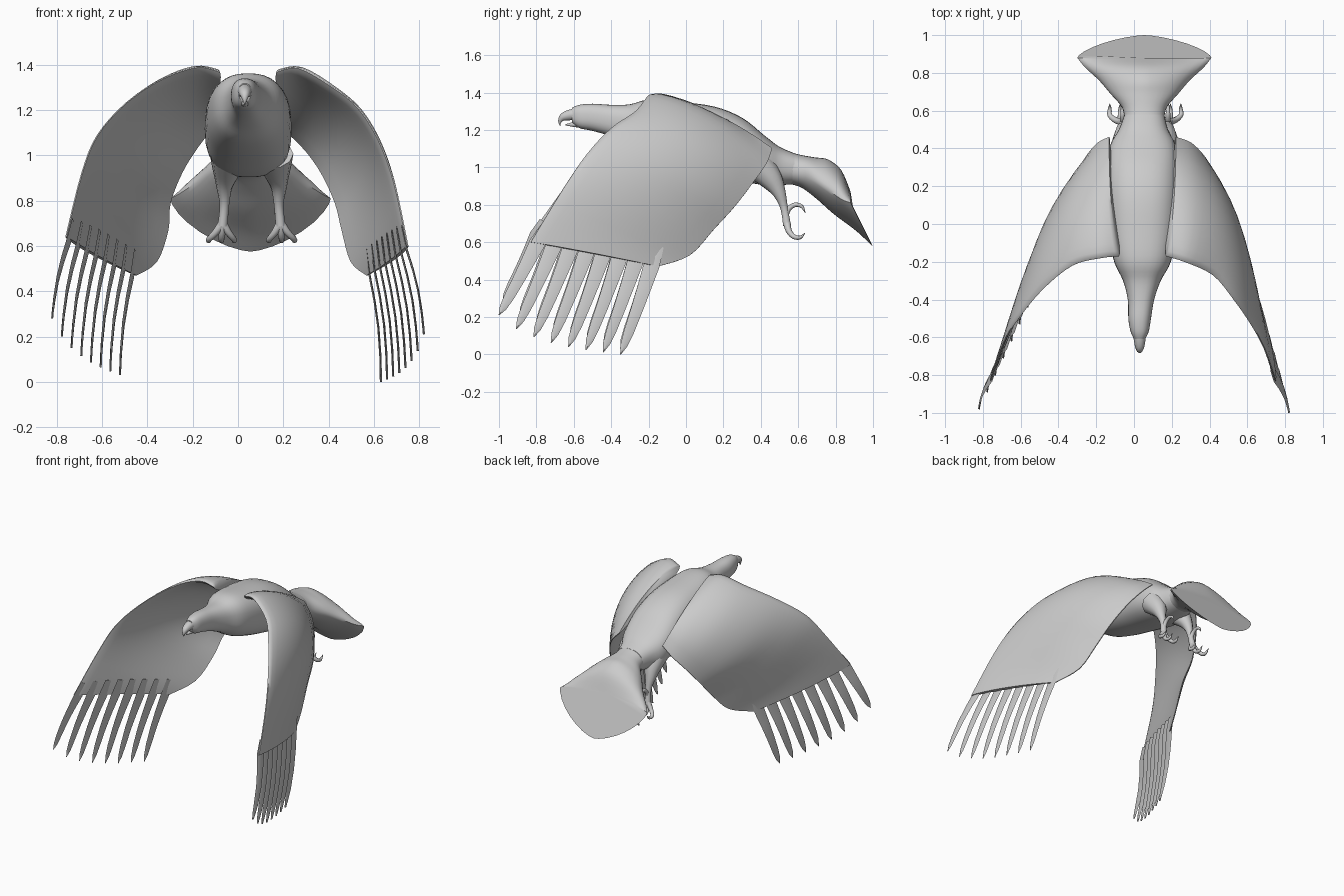
import bpy, bmesh, math
from mathutils import Vector

if "Cube" in bpy.data.objects:
    bpy.data.objects.remove(bpy.data.objects["Cube"])


def spline(rows, steps):
    """Catmull-Rom interpolation of equal-length rows of numbers."""
    out = []
    n = len(rows)
    for i in range(n - 1):
        a, b, c, d = (rows[max(i - 1, 0)], rows[i], rows[i + 1], rows[min(i + 2, n - 1)])
        for s in range(steps):
            t = s / steps
            out.append([0.5 * (2 * q + (r - p) * t + (2 * p - 5 * q + 4 * r - u) * t * t
                               + (3 * q - p - 3 * r + u) * t ** 3)
                        for p, q, r, u in zip(a, b, c, d)])
    out.append(list(rows[-1]))
    return out


def loft(name, ring_sets, angle=50):
    """Skin one or more lists of closed rings, with capped ends."""
    bm = bmesh.new()
    for rings in ring_sets:
        vs = [[bm.verts.new(p) for p in r] for r in rings]
        k = len(vs[0])
        for a, b in zip(vs, vs[1:]):
            for j in range(k):
                bm.faces.new((a[j], a[(j + 1) % k], b[(j + 1) % k], b[j]))
        bm.faces.new(vs[0][::-1])
        bm.faces.new(vs[-1])
    bmesh.ops.recalc_face_normals(bm, faces=bm.faces)
    me = bpy.data.meshes.new(name)
    bm.to_mesh(me)
    bm.free()
    ob = bpy.data.objects.new(name, me)
    bpy.context.collection.objects.link(ob)
    bpy.ops.object.select_all(action='DESELECT')
    ob.select_set(True)
    bpy.context.view_layer.objects.active = ob
    bpy.ops.object.shade_smooth_by_angle(angle=math.radians(angle))
    return ob


def tube(path, steps=4, sides=10):
    """Rings along a path of (x, y, z, radius)."""
    pts = spline(path, steps)
    rings = []
    for i, p in enumerate(pts):
        d = (Vector(pts[min(i + 1, len(pts) - 1)][:3]) - Vector(pts[max(i - 1, 0)][:3])).normalized()
        u = Vector((1, 0, 0))
        u = (u - d * u.dot(d)).normalized()
        v = d.cross(u)
        rings.append([Vector(p[:3]) + (u * math.cos(a) + v * math.sin(a)) * max(p[3], 0.001)
                      for a in (2 * math.pi * j / sides for j in range(sides))])
    return rings


def section(row, sides=32):
    """Rounded body section: y, centre x, half width, top, middle, bottom, bottom shift, roundness."""
    y, cx, hw, zt, zm, zb, dy, n = row
    ring = []
    for j in range(sides):
        a = 2 * math.pi * j / sides
        c, s = math.cos(a), math.sin(a)
        px = math.copysign(abs(c) ** (2 / n), c)
        pz = math.copysign(abs(s) ** (2 / n), s)
        ring.append((cx + hw * px, y + (dy * -pz if pz < 0 else 0),
                     zm + (zt - zm) * pz if pz > 0 else zm + (zm - zb) * pz))
    return ring


# Head and body
body = [(-.61, .03, .028, 1.318, 1.28, 1.24), (-.57, .03, .048, 1.334, 1.27, 1.21),
        (-.50, .03, .06, 1.34, 1.265, 1.195), (-.40, .037, .07, 1.334, 1.25, 1.165),
        (-.30, .042, .10, 1.337, 1.23, 1.12), (-.20, .045, .15, 1.362, 1.22, 1.06),
        (-.05, .045, .178, 1.352, 1.19, 1.01), (.15, .045, .19, 1.325, 1.15, .96),
        (.30, .045, .19, 1.265, 1.09, .925), (.42, .047, .172, 1.17, 1.04, .905),
        (.50, .05, .13, 1.11, 1.01, .905), (.58, .055, .105, 1.075, .995, .91)]
loft("body", [[section(r) for r in spline([b + (0, 2.4) for b in body], 4)]])

# Fanned tail with a slanted rear face
tail = [(.56, .055, .105, 1.08, .995, .91, 0, 2.3), (.62, .055, .12, 1.065, .97, .89, 0, 2.1),
        (.69, .055, .18, 1.053, .93, .83, .01, 1.8), (.76, .055, .24, 1.042, .88, .75, .03, 1.6),
        (.83, .055, .315, .985, .83, .66, .08, 1.5), (.88, .055, .355, .87, .81, .575, .12, 1.5)]
loft("tail", [[section(r) for r in spline(tail, 4)]], 40)

# Hooked beak, upper and lower
loft("upper_beak", [tube([(.03, -.57, 1.285, .036), (.03, -.62, 1.28, .03), (.03, -.658, 1.268, .022),
                          (.03, -.674, 1.245, .01), (.03, -.673, 1.222, .001)])])
loft("lower_beak", [tube([(.03, -.55, 1.232, .022), (.03, -.60, 1.229, .014), (.03, -.645, 1.228, .003)])])

# Legs and curled talons
for side, label in ((-1, "left"), (1, "right")):
    x = .06 + side * .12
    parts = [tube([(x - side * .02, .40, 1.0, .085), (x - side * .01, .46, .93, .062),
                   (x, .50, .86, .036), (x, .525, .78, .021), (x + side * .008, .54, .69, .022)])]
    for spread in (-.05, .005, .06):
        o = x + side * .008
        e = o + side * spread
        parts.append(tube([(o, .54, .70, .02), ((o + e) / 2, .55, .66, .016), (e, .575, .63, .013),
                           (e, .61, .625, .010), (e, .637, .65, .001)], 3, 8))
    parts.append(tube([(x, .53, .74, .018), (x, .55, .78, .014), (x, .585, .80, .012),
                       (x, .62, .79, .009), (x, .638, .755, .001)], 3, 8))
    loft(label + "_leg", parts)

# Wings: each station is leading edge point then trailing edge point
right = [(.17, -.17, 1.37, .22, .46, 1.10), (.27, -.20, 1.385, .30, .43, 1.02),
         (.42, -.27, 1.30, .37, .36, .92), (.53, -.40, 1.21, .43, .26, .79),
         (.62, -.53, 1.07, .46, .15, .67), (.69, -.66, .88, .50, .02, .53),
         (.75, -.83, .60, .57, -.15, .47)]
left = [(-.08, -.17, 1.37, -.13, .46, 1.10), (-.18, -.18, 1.39, -.19, .43, 1.02),
        (-.33, -.22, 1.34, -.25, .36, .92), (-.49, -.35, 1.235, -.30, .26, .79),
        (-.62, -.51, 1.09, -.31, .15, .67), (-.69, -.63, .92, -.36, .02, .53),
        (-.76, -.83, .64, -.45, -.15, .47)]


def wing(label, side, stations, first_tip, last_tip):
    rows = spline(stations, 4)
    rings, m = [], 12
    for i, r in enumerate(rows):
        lead, trail = Vector(r[:3]), Vector(r[3:])
        a, b = rows[max(i - 1, 0)], rows[min(i + 1, len(rows) - 1)]
        span = Vector(b[:3]) + Vector(b[3:]) - Vector(a[:3]) - Vector(a[3:])
        n = (trail - lead).cross(span).normalized()
        if n.x * side + n.z < 0:
            n = -n
        f = i / (len(rows) - 1)
        bulge = .02 + .05 * math.sin(math.pi * min(f * 1.1, 1)) if f < .9 else .02
        thick = .07 * (1 - f) + .022

        def point(t, s):
            return lead.lerp(trail, t) + n * (bulge * 4 * t * (1 - t)
                                              + s * (thick * math.sqrt(t) * (1 - t) + .003))
        ts = [(j / m) ** 1.4 for j in range(m + 1)]
        rings.append([point(t, 1) for t in ts] + [point(t, -1) for t in reversed(ts)])
    loft(label + "_wing", [rings], 60)

    # Long separated flight feathers
    lead, trail = Vector(stations[-1][:3]), Vector(stations[-1][3:])
    chord = (trail - lead).normalized()
    count, feathers = 8, []
    for k in range(count):
        f = k / (count - 1)
        base = lead.lerp(trail, .05 + .90 * f)
        tip = Vector(first_tip).lerp(Vector(last_tip), f)
        tip.z -= .06 * math.sin(math.pi * f ** .7)
        tip.z = max(tip.z, 0.0)
        d = (tip - base).normalized()
        w = (chord - d * chord.dot(d)).normalized()
        n = d.cross(w)
        if n.x * side < 0:
            n = -n
        w = (w + n * .25).normalized()
        rings = []
        for t, h in ((-.22, .03), (0, .043), (.25, .037), (.5, .032), (.75, .027), (.9, .019), (1, .002)):
            c = base.lerp(tip, t) + n * .015 * math.sin(math.pi * max(t, 0))
            rings.append([c + w * h, c + n * .006, c - w * h, c - n * .004])
        feathers.append(rings)
    loft(label + "_flight_feathers", feathers, 40)


wing("right", 1, right, (.82, -1.0, .21), (.63, -.35, 0))
wing("left", -1, left, (-.82, -.98, .28), (-.52, -.35, .03))
